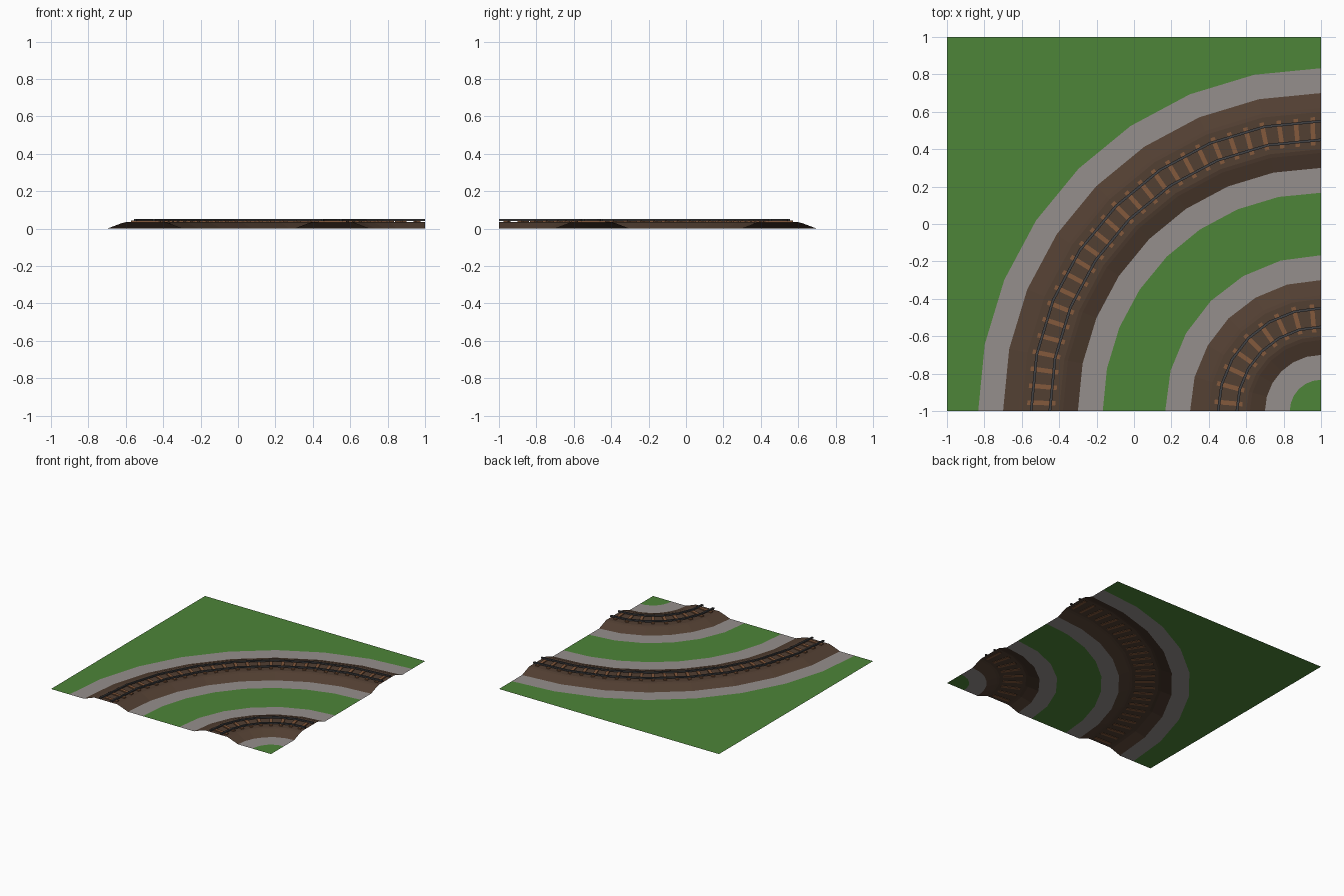
import bpy, bmesh
from math import sin, cos, pi
from mathutils import Vector, Matrix

if "Cube" in bpy.data.objects:
    bpy.data.objects.remove(bpy.data.objects["Cube"])


def material(name, rgb):
    m = bpy.data.materials.new(name)
    m.diffuse_color = (*rgb, 1)
    m.use_nodes = True
    m.node_tree.nodes["Principled BSDF"].inputs["Base Color"].default_value = m.diffuse_color
    return m


GRASS = material("grass", (0.075, 0.235, 0.04))
GRAVEL = material("gravel", (0.30, 0.275, 0.265))
EARTH = material("earth", (0.085, 0.05, 0.032))
WOOD = material("wood", (0.23, 0.10, 0.045))
STEEL = material("steel", (0.055, 0.055, 0.058))


def arc_point(r, t, z=0):
    # t runs 0..1 over the quarter turn about the corner (1, -1)
    a = t * pi / 2
    return Vector((1 - r * cos(a), -1 + r * sin(a), z))


def arc(r, segs):
    return [arc_point(r, i / segs) for i in range(segs + 1)]


def finish(bm, name, mat):
    me = bpy.data.meshes.new(name)
    bm.to_mesh(me)
    bm.free()
    me.materials.append(mat)
    ob = bpy.data.objects.new(name, me)
    bpy.context.collection.objects.link(ob)
    return ob


def sweep(name, profile, segs, mat, closed=False):
    # profile: (radius, height) pairs ordered from inside to outside
    bm = bmesh.new()
    rows = [[bm.verts.new(arc_point(r, i / segs, z)) for r, z in profile]
            for i in range(segs + 1)]
    n = len(profile)
    for a, b in zip(rows, rows[1:]):
        for j in range(n if closed else n - 1):
            k = (j + 1) % n
            bm.faces.new((a[j], b[j], b[k], a[k]))
    if closed:
        bm.faces.new(rows[0])
        bm.faces.new(rows[-1][::-1])
        bmesh.ops.recalc_face_normals(bm, faces=bm.faces)
    else:
        for f in bm.faces:
            f.normal_update()
            if f.normal.z < 0:
                f.normal_flip()
    return finish(bm, name, mat)


def flat(name, pts):
    bm = bmesh.new()
    f = bm.faces.new([bm.verts.new(p) for p in pts])
    f.normal_update()
    if f.normal.z < 0:
        f.normal_flip()
    bmesh.ops.triangulate(bm, faces=bm.faces[:])
    return finish(bm, name, GRASS)


def sleepers(name, radius, segs, count):
    bm = bmesh.new()
    for i in range(count):
        t = (i + 0.5) / count
        # sit on the straight chord of the segmented track
        s = int(t * segs)
        p = arc_point(radius, s / segs).lerp(arc_point(radius, (s + 1) / segs), t * segs - s)
        m = (Matrix.Translation((p.x, p.y, 0.0375)) @ Matrix.Rotation(-t * pi / 2, 4, 'Z')
             @ Matrix.Diagonal((0.15, 0.024, 0.011, 1)))
        bmesh.ops.create_cube(bm, size=1, matrix=m)
    return finish(bm, name, WOOD)


def track(label, r, segs, count):
    # raised earth bank with gravel strips either side
    sweep(label + "_bank", [(r - .2, 0), (r - .12, .03), (r - .1, .035),
                            (r + .1, .035), (r + .12, .03), (r + .2, 0)], segs, EARTH)
    for side, a, b in (("inner", r - .333, r - .2), ("outer", r + .2, r + .333)):
        sweep(f"{label}_{side}_gravel", [(a, 0), (b, 0)], segs, GRAVEL)
    sleepers(label + "_sleepers", r, segs, count)
    # pair of rails
    for side, c in (("inner", r - .05), ("outer", r + .05)):
        w = 0.007
        sweep(f"{label}_{side}_rail", [(c - w, .042), (c + w, .042), (c + w, .053), (c - w, .053)],
              segs, STEEL, True)


track("large_curve", 1.5, 8, 27)
track("small_curve", 0.5, 6, 9)

# grass areas between and around the tracks
flat("outer_grass", arc(1.833, 8) + [Vector((1, 1, 0)), Vector((-1, 1, 0)), Vector((-1, -1, 0))])
flat("middle_grass", arc(1.167, 8) + arc(0.833, 6)[::-1])
flat("corner_grass", arc(0.167, 6) + [Vector((1, -1, 0))])
